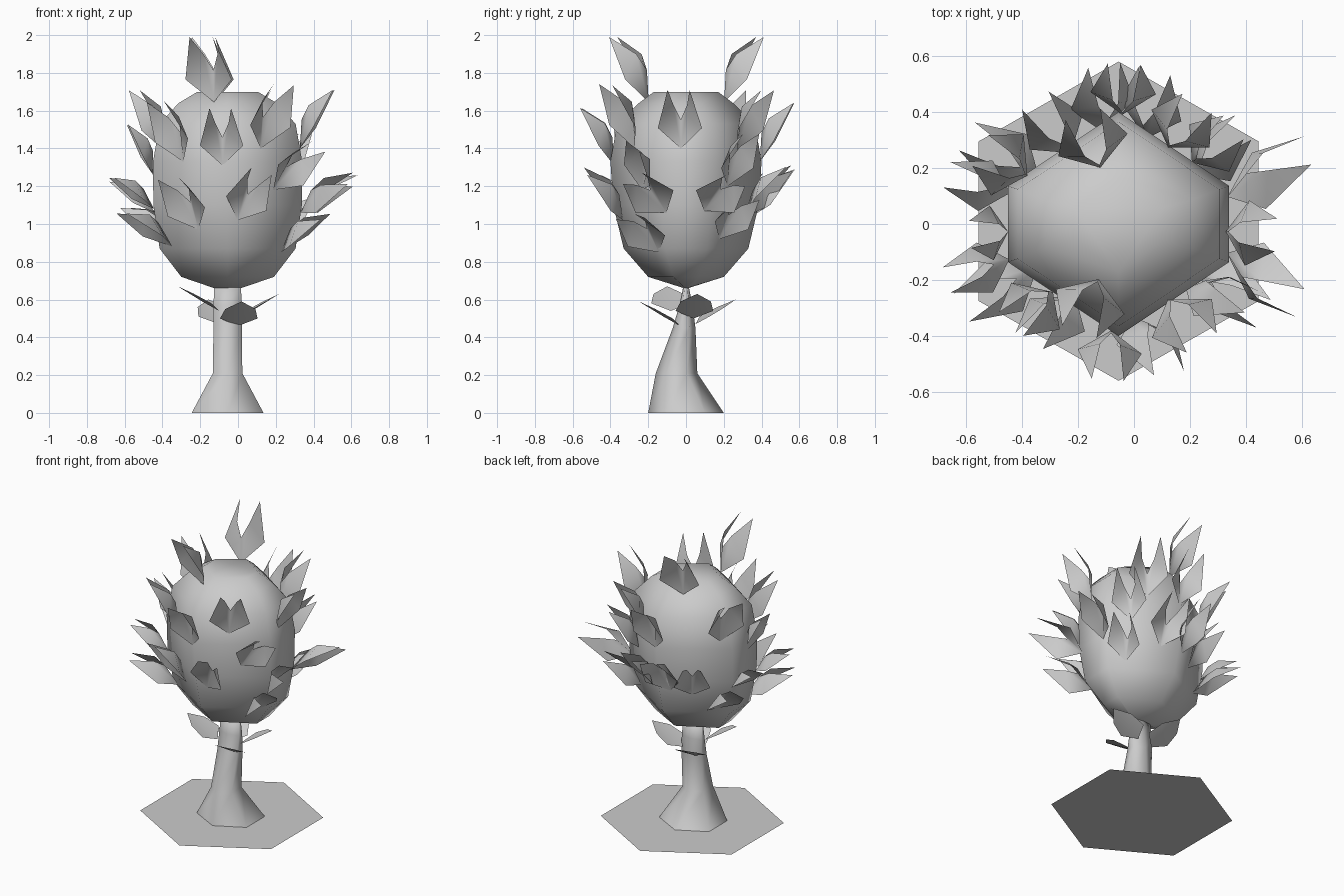
import bpy, bmesh
from math import sin, cos, radians
from mathutils import Vector, Matrix

if "Cube" in bpy.data.objects:
    bpy.data.objects.remove(bpy.data.objects["Cube"])

CX = -0.055


def add_mesh(name, verts, faces, smooth):
    me = bpy.data.meshes.new(name)
    me.from_pydata(verts, [], faces)
    ob = bpy.data.objects.new(name, me)
    bpy.context.collection.objects.link(ob)
    bpy.ops.object.select_all(action='DESELECT')
    ob.select_set(True)
    bpy.context.view_layer.objects.active = ob
    bpy.ops.object.shade_smooth_by_angle(angle=radians(smooth))
    return ob


def hex_ring(z, rx, ry, cy=0.0, k=0.34):
    pts = [(0, 1), (-1, k), (-1, -k), (0, -1), (1, -k), (1, k)]
    return [(CX + x * rx, cy + y * ry, z) for x, y in pts]


def loft(name, rings, k, smooth):
    verts = [p for r in rings for p in hex_ring(*r, k=k)]
    faces = [(a * 6 + i, a * 6 + (i + 1) % 6, a * 6 + 6 + (i + 1) % 6, a * 6 + 6 + i)
             for a in range(len(rings) - 1) for i in range(6)]
    n = len(verts)
    faces += [tuple(range(5, -1, -1)), tuple(range(n - 6, n))]
    return add_mesh(name, verts, faces, smooth)


# Ground patch: flat six-sided disc
add_mesh("ground_patch", hex_ring(0.0, 0.5, 0.57, 0.01, 0.5), [tuple(range(6))], 100)

# Trunk: flared foot, flattened towards the top (z, half width, half depth, y centre)
loft("trunk", [(0, .19, .2, 0), (.21, .078, .11, -.05), (.45, .075, .06, -.01),
               (.57, .075, .035, 0), (.68, .07, .012, 0)], 0.5, 100)

# Crown: rounded six-sided body
CROWN = [(.66, .07, .01), (.72, .245, .2), (.87, .36, .33), (1.1, .393, .385),
         (1.33, .395, .4), (1.53, .36, .365), (1.64, .26, .25), (1.7, .16, .17)]
loft("crown", CROWN, 0.34, 100)


def crown_point(az, z):
    """Point on the crown surface at an azimuth and height."""
    for a, b in zip(CROWN, CROWN[1:]):
        if a[0] <= z <= b[0]:
            t = (z - a[0]) / (b[0] - a[0])
            rx, ry = a[1] + t * (b[1] - a[1]), a[2] + t * (b[2] - a[2])
    c, s = cos(radians(az)), sin(radians(az))
    r = 1 / max(abs(c) / rx, abs(c) * 0.66 / rx + abs(s) / ry)
    return Vector((CX + r * c, r * s, z))


def place(shape, base, az, tilt, roll, size):
    """Map (side, up, out) leaf points into the world."""
    out = Vector((cos(radians(az)), sin(radians(az)), 0))
    up = Vector((0, 0, 1))
    side = up.cross(out)
    rot = Matrix.Rotation(radians(roll), 3, out) @ Matrix.Rotation(radians(tilt), 3, side)
    return [base + rot @ (side * s + up * u + out * o) * size for s, u, o in shape]


# Crown leaves: folded, two-tipped
LEAF = [(0, 0, 0), (0, .17, .01), (.13, .12, .085), (.04, .255, .055), (.065, .345, .2),
        (-.13, .12, .085), (-.04, .255, .055), (-.065, .345, .2)]
LEAF_FACES = [(0, 2, 3, 1), (2, 4, 3), (0, 1, 6, 5), (5, 6, 7)]

# azimuth, height, tilt, roll, size
front_leaves = [(250, 1.645, 0, 0, 1), (226, 1.33, 0, 5, .93), (266, 1.31, 0, 0, .88),
                (303, 1.4, 0, -3, .98), (239, .97, 8, 12, .9), (279, 1.02, 8, -20, .88),
                (316, 1.18, 8, -30, .85)]
right_leaves = [(-4, 1.4, 0, 0, .9), (-15, 1.06, 25, 30, .92), (14, 1.07, 30, -30, .92),
                (33, .92, 17, -12, .82), (333, .85, 26, 15, .88)]
left_leaves = [(184, 1.26, -3, 0, .75), (198, 1.08, 25, 0, .72), (208, .88, 30, 0, .88),
               (164, 1.06, 25, 0, .72), (152, 1.38, 0, 0, .95), (150, .9, 28, 0, .88)]
back_leaves = [(108, 1.645, 0, 0, 1), (124, 1.0, 10, 0, .88), (88, 1.33, 0, 0, .9),
               (57, 1.38, 0, 0, .95), (40, 1.2, 5, 0, .85), (72, 1.03, 12, -10, .9),
               (100, 1.03, 10, 10, .9)]
verts, faces = [], []
for az, z, tilt, roll, size in front_leaves + right_leaves + left_leaves + back_leaves:
    n = len(verts)
    verts += place(LEAF, crown_point(az, z), az, tilt, roll, size)
    faces += [tuple(n + i for i in f) for f in LEAF_FACES]
add_mesh("crown_leaves", verts, faces, 80)

# Trunk leaves: broad six-sided blades just under the crown
BLADE = [(0, 0, 0), (.1, .04, .05), (.08, .09, .14), (0, .13, .22), (-.08, .09, .14), (-.1, .04, .05),
         (0, .05, .09)]
verts, faces = [], []
for x, y, z, az in [(.0, -.03, .46, 275), (.0, .04, .5, 5), (-.1, .05, .47, 105), (-.1, -.08, .54, 185)]:
    n = len(verts)
    verts += place(BLADE, Vector((x, y, z)), az, 0, 0, 1)
    faces += [(n + i, n + (i + 1) % 6, n + 6) for i in range(6)]
add_mesh("trunk_leaves", verts, faces, 80)
